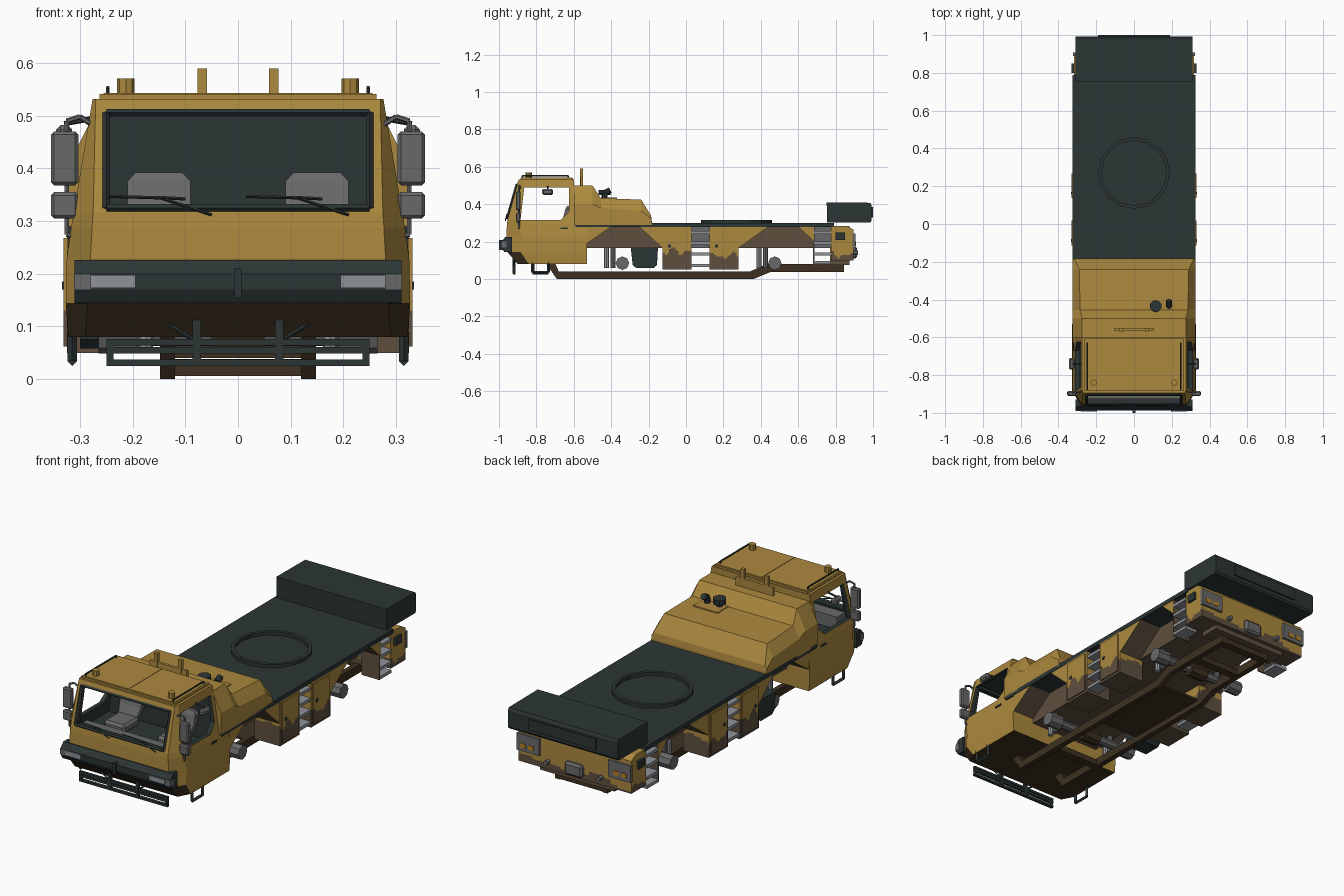
import bpy, bmesh, math
from mathutils import Vector

if "Cube" in bpy.data.objects:
    bpy.data.objects.remove(bpy.data.objects["Cube"])


def material(name, r, g, b):
    m = bpy.data.materials.new(name)
    lin = [(c / 255 / 12.92) if c < 11 else ((c / 255 + .055) / 1.055) ** 2.4 for c in (r, g, b)]
    m.diffuse_color = (*lin, 1)
    m.use_nodes = True
    m.node_tree.nodes["Principled BSDF"].inputs["Base Color"].default_value = m.diffuse_color
    return m


GOLD = material("sand gold", 172, 137, 62)
BROWN = material("camouflage brown", 95, 79, 63)
EARTH = material("chassis dark brown", 62, 48, 33)
DARK = material("dark green grey", 44, 53, 53)
GREY = material("mid grey", 105, 105, 106)
STEEL = material("light steel", 143, 147, 152)
AMBER = material("amber lamp", 185, 130, 35)


def finish(name, bm, mat, mirror=False, bevel=0):
    bmesh.ops.recalc_face_normals(bm, faces=bm.faces[:])
    me = bpy.data.meshes.new(name)
    bm.to_mesh(me)
    bm.free()
    o = bpy.data.objects.new(name, me)
    bpy.context.collection.objects.link(o)
    if mat:
        me.materials.append(mat)
    if bevel:
        b = o.modifiers.new("bevel", 'BEVEL')
        b.width, b.segments = bevel, 1
    if mirror:
        o.modifiers.new("mirror", 'MIRROR').use_mirror_merge = False
    return o


def loft(name, rings, mat, **kw):
    bm = bmesh.new()
    vs = [[bm.verts.new(p) for p in r] for r in rings]
    n = len(rings[0])
    for a, b in zip(vs, vs[1:]):
        for i in range(n):
            bm.faces.new((a[i], a[(i + 1) % n], b[(i + 1) % n], b[i]))
    bm.faces.new(vs[0])
    bm.faces.new(vs[-1])
    return finish(name, bm, mat, **kw)


def prism(name, pts, x0, x1, mat, **kw):
    """side profile (y, z) pulled from x0 to x1"""
    return loft(name, [[(x, y, z) for y, z in pts] for x in (x0, x1)], mat, **kw)


def box(name, x0, x1, y0, y1, z0, z1, mat, **kw):
    return prism(name, [(y0, z0), (y1, z0), (y1, z1), (y0, z1)], x0, x1, mat, **kw)


def rod(name, pts, r, mat, sides=6, **kw):
    bm = bmesh.new()
    for p, q in zip(pts, pts[1:]):
        p, q = Vector(p), Vector(q)
        rot = (q - p).to_track_quat('Z', 'Y').to_matrix().to_4x4()
        rot.translation = (p + q) / 2
        bmesh.ops.create_cone(bm, cap_ends=True, segments=sides, radius1=r, radius2=r,
                              depth=(q - p).length, matrix=rot)
    return finish(name, bm, mat, **kw)


def camo(o, level):
    """slice into small cells; brown below a wavy height and on the underside"""
    bm = bmesh.new()
    bm.from_mesh(o.data)
    for axis, step in ((0, .04), (1, .01), (2, .01)):
        no = Vector((axis == 0, axis == 1, axis == 2))
        lo, hi = min(v.co[axis] for v in bm.verts), max(v.co[axis] for v in bm.verts)
        for k in range(math.ceil(lo / step), math.floor(hi / step) + 1):
            bmesh.ops.bisect_plane(bm, geom=bm.verts[:] + bm.edges[:] + bm.faces[:],
                                   plane_co=no * (k * step), plane_no=no)
    o.data.materials.append(BROWN)
    for f in bm.faces:
        c = f.calc_center_median()
        edge = level + .014 * math.sin(60 * c.y + 17 * c.x) + .01 * math.sin(97 * c.y + 25 * c.x)
        f.material_index = int(c.z < edge or f.normal.z < -.3)
    bm.to_mesh(o.data)
    bm.free()


def cut(o, cutter):
    m = o.modifiers.new("cut", 'BOOLEAN')
    m.operation, m.object, m.solver = 'DIFFERENCE', cutter, 'EXACT'
    dg = bpy.context.evaluated_depsgraph_get()
    me = bpy.data.meshes.new_from_object(o.evaluated_get(dg))
    o.modifiers.clear()
    o.data = me
    bpy.data.objects.remove(cutter)


def plan(z, yf, a, b, c, yb):
    """six-sided cab outline with cut front corners"""
    return [(-a, yf, z), (a, yf, z), (b, yf + c, z), (b, yb, z), (-b, yb, z), (-b, yf + c, z)]


# cab shell, hollowed, with open windows
cab = loft("cab", [plan(.08, -.90, .29, .322, .06, -.53), plan(.145, -.955, .285, .327, .07, -.53),
                   plan(.23, -.96, .28, .325, .08, -.53), plan(.285, -.958, .277, .317, .06, -.53),
                   plan(.288, -.958, .277, .317, .06, -.60), plan(.315, -.955, .275, .312, .05, -.60),
                   plan(.532, -.895, .27, .276, .02, -.60)], GOLD)
cut(cab, loft("cab_hollow", [plan(.25, -.94, .26, .298, .05, -.615),
                             plan(.515, -.88, .255, .262, .02, -.615)], None))
cut(cab, prism("side_window_cut", [(-.885, .315), (-.67, .315), (-.625, .36), (-.625, .49), (-.865, .49)],
               -.5, .5, None))
cut(cab, box("windscreen_cut", -.243, .243, -1.1, -.80, .325, .503, None))
cab.data.materials.clear()
for m in (GOLD, DARK, EARTH):
    cab.data.materials.append(m)
for f in cab.data.polygons:
    inward = f.normal.dot(f.center - Vector((0, -.76, .38))) < 0
    f.material_index = 1 if inward else 2 if f.normal.z < -.3 else 0

# windscreen frame, wipers, door details
A, B = (-.956, .325), (-.904, .506)
rod("windscreen_frame", [(-.25, *A), (.25, *A), (.25, *B), (-.25, *B), (-.25, *A)], .007, DARK, 4)
for x in (-.13, .13):
    rod("wiper", [(x + .08, -.966, .312), (x - .02, -.958, .345), (x + .03, -.958, .342)], .003, DARK, 4)
    rod("wiper_blade", [(x - .115, -.957, .347), (x + .02, -.957, .343)], .003, DARK, 4)
box("door_handle", .312, .324, -.67, -.63, .267, .275, DARK, mirror=True)

# cab interior
box("dashboard", -.25, .25, -.935, -.86, .25, .312, GREY)
box("seat_cushion", .09, .21, -.79, -.66, .25, .295, GREY, mirror=True, bevel=.012)
loft("seat_back", [[(.10, -.68, .28), (.20, -.68, .28), (.20, -.65, .28), (.10, -.65, .28)],
                   [(.09, -.655, .335), (.21, -.655, .335), (.21, -.622, .335), (.09, -.622, .335)],
                   [(.09, -.645, .375), (.21, -.645, .375), (.21, -.618, .375), (.09, -.618, .375)],
                   [(.105, -.635, .392), (.195, -.635, .392), (.195, -.617, .392), (.105, -.617, .392)]],
     GREY, mirror=True)

# roof fittings
box("roof_panel", -.263, .263, -.885, -.605, .53, .541, GOLD)
box("roof_hatch_half", .003, .255, -.878, -.612, .54, .543, GOLD, mirror=True)
rod("beacon", [(.213, -.84, .54), (.213, -.84, .571)], .017, GOLD, 8, mirror=True)
rod("roof_rail", [(.247, -.875, .54), (.247, -.875, .553), (.247, -.63, .553), (.247, -.63, .54)], .004, DARK, mirror=True)
box("post_base", -.105, .105, -.565, -.55, .49, .543, GOLD)
box("roof_post", .059, .077, -.568, -.55, .49, .59, GOLD, mirror=True)

# mirrors and arms
rod("mirror_arm", [(.272, -.885, .48), (.30, -.89, .498), (.325, -.893, .49), (.325, -.893, .275),
                   (.29, -.89, .265)], .005, GREY, mirror=True)
box("main_mirror", .303, .355, -.91, -.885, .368, .47, GREY, mirror=True, bevel=.006)
box("wide_mirror", .303, .355, -.91, -.885, .305, .355, GREY, mirror=True, bevel=.006)
box("kerb_mirror", .315, .345, -.77, -.71, .45, .482, GREY, mirror=True, bevel=.008)
rod("kerb_mirror_arm", [(.275, -.74, .495), (.33, -.74, .485)], .005, DARK, mirror=True)

# bumper, headlights, tow pin, guard bars, cab steps
prism("bumper", [(-.93, .143), (-.972, .145), (-.987, .17), (-.987, .20), (-.965, .226), (-.93, .226)], -.31, .31, DARK)
box("headlight", .195, .28, -.992, -.98, .173, .198, STEEL, mirror=True)
box("headlight_end", .28, .311, -.989, -.96, .17, .2, GREY, mirror=True)
box("tow_pin", -.007, .007, -1.0, -.95, .155, .21, DARK)
for z in (.031, .055, .07):
    box("guard_bar", -.25, .25, -.926, -.912, z - .006, z + .006, DARK)
box("guard_post", .07, .086, -.927, -.911, .03, .145, DARK, mirror=True)
box("guard_end_post", .236, .25, -.925, -.913, .03, .075, DARK, mirror=True)
rod("guard_brace", [(.078, -.919, .07), (.15, -.919, .115)], .004, DARK, 4, mirror=True)
rod("cab_step", [(.315, -.82, .09), (.315, -.82, .034), (.315, -.735, .034), (.315, -.735, .09)],
    .009, DARK, 4, mirror=True)


# engine cover: lofted cross-sections with sloping shoulders
def cover_section(y, s, w, h):
    half = [(.325, .29), (.325, s), (w, h)]
    return [(x, y, z) for x, z in half] + [(-x, y, z) for x, z in reversed(half)]


loft("engine_cover", [cover_section(-.60, .40, .275, .50), cover_section(-.50, .40, .275, .50),
                      cover_section(-.455, .38, .285, .432), cover_section(-.24, .365, .29, .425),
                      cover_section(-.187, .325, .315, .34), cover_section(-.183, .30, .32, .31)], GOLD)
box("exhaust_plate", .08, .22, -.455, -.37, .42, .435, GOLD)
rod("air_intake_pipe", [(.115, -.435, .42), (.115, -.435, .455)], .014, DARK, 8)
rod("air_intake_cap", [(.115, -.435, .45), (.115, -.435, .475)], .032, DARK, 10)
rod("exhaust_pipe", [(.185, -.435, .42), (.185, -.435, .46), (.185, -.405, .475)], .016, DARK, 8)

# deck, turntable ring, rear counterweight
box("deck", -.325, .325, -.59, .79, .278, .30, DARK)
bm = bmesh.new()
N = 16
rows = [[bm.verts.new((r * math.cos(i * math.tau / N), .27 + r * math.sin(i * math.tau / N), z)) for i in range(N)]
        for r, z in ((.19, .298), (.19, .317), (.172, .317), (.172, .298))]
for a, b in zip(rows, rows[1:] + rows[:1]):
    for i in range(N):
        bm.faces.new((a[i], a[(i + 1) % N], b[(i + 1) % N], b[i]))
finish("turntable_ring", bm, DARK)
prism("counterweight", [(.755, .302), (.752, .41), (.985, .408), (.992, .395), (.992, .312), (.985, .302)], -.31, .31, DARK)
box("counterweight_rib", -.19, .19, .98, 1.0, .33, .385, DARK)

# chassis core, bent frame rails and belly plate
box("chassis_core", -.2, .2, -.60, .80, .165, .28, BROWN)
prism("frame_rail", [(-.75, .085), (-.69, 0), (.36, 0), (.45, .037), (.845, .037), (.845, .08), (.43, .08), (.34, .04), (-.68, .04), (-.70, .085)],
      .12, .148, EARTH, mirror=True)
box("belly_plate", -.13, .13, -.13, .34, .028, .038, EARTH)
for y in (-.45, .62, .825):
    z = .04 if y > .4 else .006
    box("cross_member", -.13, .13, y - .02, y + .02, z, z + .03, EARTH)

# side lockers with doors
for y0, y1, level in ((-.125, .03, .15), (.125, .28, .125)):
    camo(box("side_locker", .18, .325, y0, y1, .05, .28, GOLD, mirror=True), level)
    camo(box("locker_door", .325, .331, y0 + .012, y1 - .012, .062, .268, GOLD, mirror=True), level)
    box("locker_latch", .33, .334, y0 + .03, y0 + .045, .17, .185, DARK, mirror=True)

# wheel arch corners: gold outside, brown inside the arch
for pts in ([(-.53, .28), (-.53, .19), (-.40, .28)], [(-.25, .28), (-.125, .165), (-.125, .28)],
            [(.28, .28), (.28, .165), (.44, .28)], [(.60, .28), (.685, .2), (.685, .28)]):
    arch = prism("arch_corner", pts, .2, .323, GOLD, mirror=True)
    arch.data.materials.append(BROWN)
    for f in arch.data.polygons:
        f.material_index = int(abs(f.normal.x) < .5)

# side ladders
for y0, y1, low in ((.03, .125, .065), (.685, .775, .08)):
    for z in (low, .125, .185, .24):
        box("ladder_step", .25, .322, y0, y1, z, z + .016, STEEL, mirror=True)
    box("ladder_back", .2, .25, y0, y1, .165, .28, GREY, mirror=True)
box("ladder_side_plate", .22, .322, .679, .686, .08, .28, BROWN, mirror=True)

# axles, hubs, springs and tank
for y in (-.34, .475):
    rod("axle", [(-.2, y, .085), (.2, y, .085)], .022, GREY, 8)
    rod("hub", [(.19, y, .085), (.265, y, .085)], .036, GREY, 8, mirror=True)
    rod("axle_differential", [(-.05, y, .085), (.05, y, .085)], .036, EARTH, 8)
    for d in (-.05, -.085):
        rod("suspension_strut", [(.175, y + d, .06), (.175, y + d, .175)], .014, STEEL if d < -.07 else GREY, 8, mirror=True)
prism("fuel_tank", [(-.295, .165), (-.285, .075), (-.265, .058), (-.175, .058), (-.155, .075), (-.15, .165)], -.3, -.19, DARK)

# tail section with lamps and hitch
camo(box("tail_body", -.21, .21, .77, .875, .075, .285, GOLD), .12)
camo(prism("tail_panel", [(.775, .10), (.775, .285), (.86, .285), (.895, .265), (.895, .10)], -.318, .318, GOLD), .13)
box("tail_lamp_box", .195, .322, .89, .907, .16, .245, GREY, mirror=True)
for x in (.225, .27):
    box("tail_lamp", x, x + .03, .906, .91, .178, .2, AMBER, mirror=True)
box("hitch", -.05, .05, .88, .915, .11, .175, GREY, bevel=.01)
rod("rear_hook", [(.15, .89, .14), (.15, .92, .14)], .012, GREY, mirror=True)
box("side_marker_lamp", .316, .33, .80, .85, .21, .25, DARK, mirror=True)
